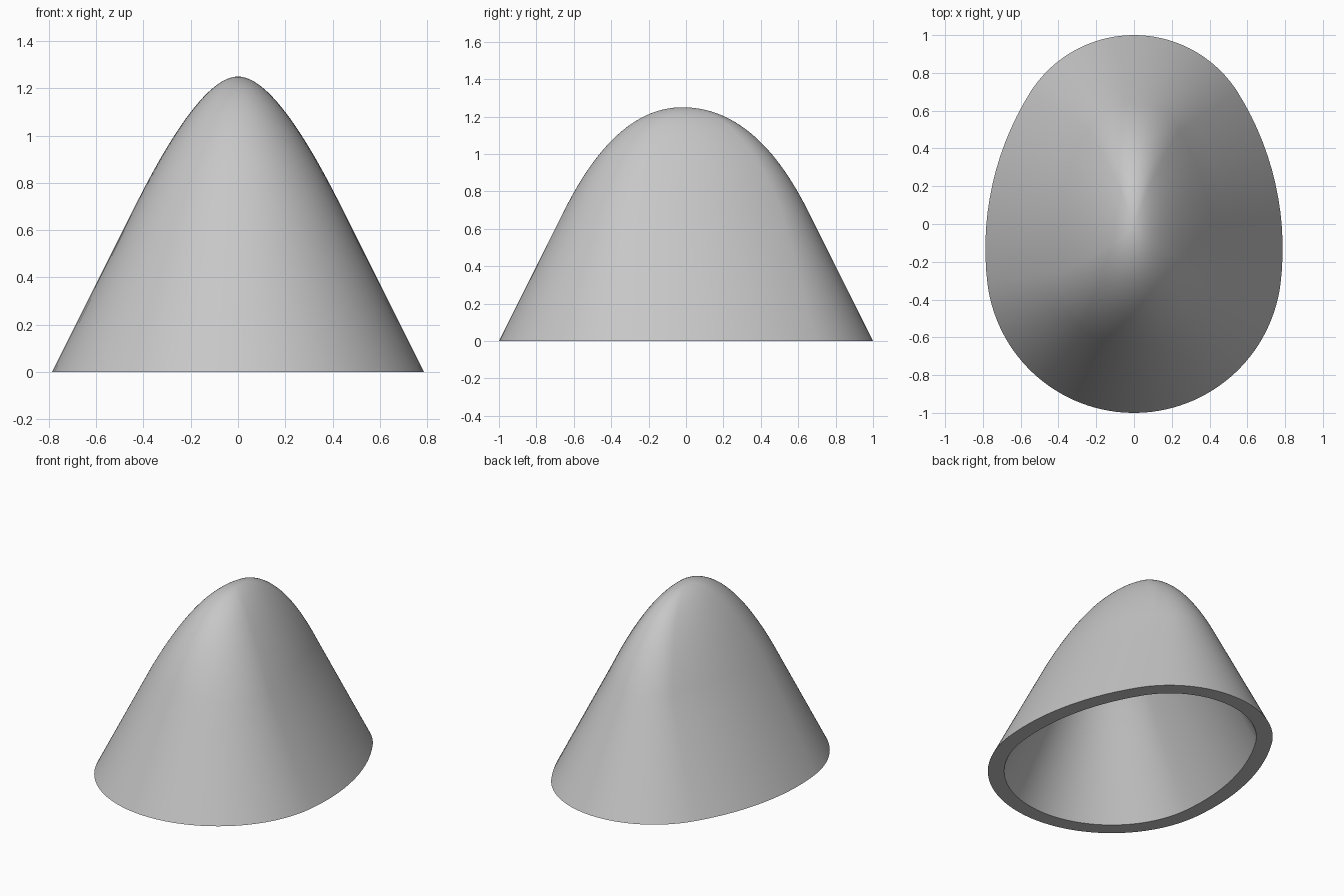
import bpy, bmesh, math
from mathutils import Vector

cube = bpy.data.objects.get("Cube")
if cube:
    bpy.data.objects.remove(cube, do_unlink=True)

HEIGHT = 1.25
SHOULDER = 0.70     # height where the straight flank starts to round over
TAPER = 0.5         # inward run per unit of height
WALL = 0.092
SEGMENTS = 128
HALF_X, HALF_Y = 0.787, 1.0


def egg_point(angle, inset):
    """Egg outline of tangent arcs, addressed by the direction of its normal."""
    nx, ny = math.cos(angle), math.sin(angle)
    tilt = math.atan2(ny, abs(nx))
    if tilt > math.atan2(0.48, 0.772):       # small back arc
        cx, cy, r = 0, 0.35, 0.65
    elif tilt < math.atan2(-0.088, 0.772):   # wide front arc
        cx, cy, r = 0, -0.218, 0.782
    else:                                    # long side arcs
        cx, cy, r = -math.copysign(0.772, nx), -0.13, 1.559
    return cx + (r - inset) * nx, cy + (r - inset) * ny


def bezier(a, b, c, t):
    return a * (1 - t) ** 2 + 2 * b * t * (1 - t) + c * t * t


def ring(bm, z, inset, sx=1, sy=1, shift=0):
    verts = []
    for i in range(SEGMENTS):
        x, y = egg_point(2 * math.pi * (i + 0.5) / SEGMENTS, inset)
        verts.append(bm.verts.new((x * sx, y * sy + shift, z)))
    return verts


def add_dome(bm, depth):
    """Straight flank, rounded crown; depth moves the skin inward."""
    rings = [ring(bm, z, z * TAPER) for z in (-0.12, 0, 0.14, 0.28, 0.42, 0.56)]
    inset = SHOULDER * TAPER
    reach = (HEIGHT - SHOULDER) * TAPER
    ax, ay = HALF_X - inset, HALF_Y - inset
    steps = 28
    for k in range(steps):
        t = k / steps
        rings.append(ring(bm, bezier(SHOULDER, HEIGHT, HEIGHT, t), inset,
                          bezier(ax, ax - reach, 0, t) / ax,
                          bezier(ay, ay - reach, 0, t) / ay, -0.02 * t * t))
    tip = bm.verts.new((0, -0.02, HEIGHT))
    faces = []
    for low, high in zip(rings, rings[1:]):
        for i in range(SEGMENTS):
            j = (i + 1) % SEGMENTS
            faces.append(bm.faces.new((low[i], low[j], high[j], high[i])))
    top = rings[-1]
    for i in range(SEGMENTS):
        faces.append(bm.faces.new((top[i], top[(i + 1) % SEGMENTS], tip)))
    if depth:
        bm.normal_update()
        verts = [v for r in rings for v in r] + [tip]
        moved = [v.co - v.normal * depth for v in verts]
        for v, co in zip(verts, moved):
            v.co = co
        bmesh.ops.reverse_faces(bm, faces=faces)


# Outer and inner skins, trimmed level at the ground and joined by a flat rim
bm = bmesh.new()
add_dome(bm, 0)
add_dome(bm, WALL)
bmesh.ops.bisect_plane(bm, geom=bm.verts[:] + bm.edges[:] + bm.faces[:], dist=1e-5,
                       plane_co=Vector((0, 0, 0)), plane_no=Vector((0, 0, 1)),
                       clear_inner=True)
bmesh.ops.bridge_loops(bm, edges=[e for e in bm.edges if e.is_boundary])
bmesh.ops.recalc_face_normals(bm, faces=bm.faces[:])

mesh = bpy.data.meshes.new("hollow_dome")
bm.to_mesh(mesh)
bm.free()
dome = bpy.data.objects.new("hollow_dome", mesh)
bpy.context.collection.objects.link(dome)

# Plain grey
grey = bpy.data.materials.new("light_grey")
grey.use_nodes = True
grey.diffuse_color = (0.57, 0.57, 0.57, 1)
grey.node_tree.nodes["Principled BSDF"].inputs["Base Color"].default_value = grey.diffuse_color
mesh.materials.append(grey)

bpy.ops.object.select_all(action='DESELECT')
dome.select_set(True)
bpy.context.view_layer.objects.active = dome
bpy.ops.object.shade_smooth_by_angle(angle=math.radians(35))
